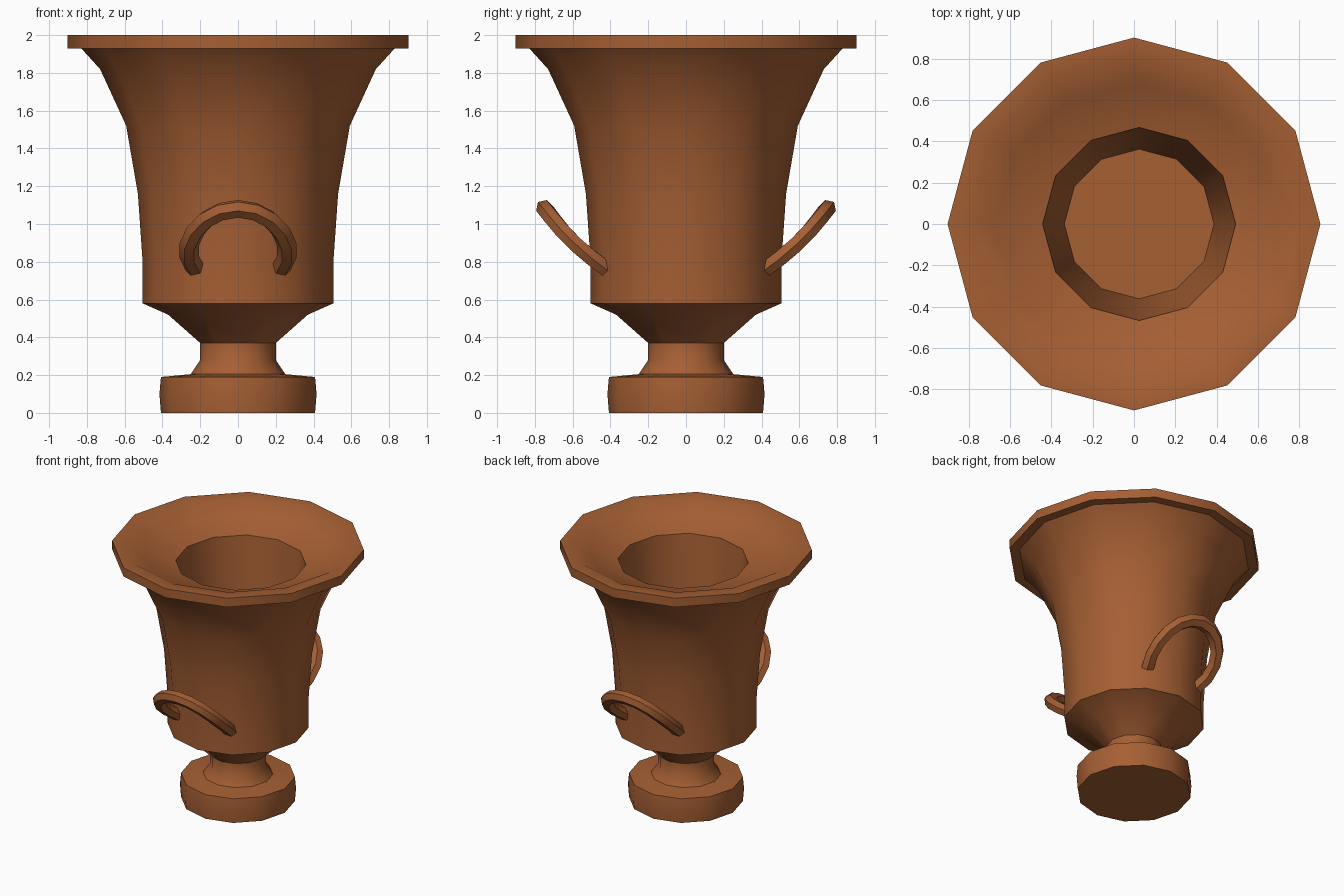
import bpy, bmesh, math
from mathutils import Vector

if "Cube" in bpy.data.objects:
    bpy.data.objects.remove(bpy.data.objects["Cube"])

clay = bpy.data.materials.new("terracotta")
clay.diffuse_color = (0.38, 0.115, 0.034, 1)
clay.use_nodes = True
clay.node_tree.nodes["Principled BSDF"].inputs["Base Color"].default_value = clay.diffuse_color


def finish(name, rings, smooth_angle=40):
    """Skin a list of rings, cap both ends, smooth with sharp edges."""
    bm = bmesh.new()
    loops = [[bm.verts.new(p) for p in ring] for ring in rings]
    n = len(loops[0])
    for a, b in zip(loops, loops[1:]):
        for i in range(n):
            j = (i + 1) % n
            bm.faces.new((a[i], a[j], b[j], b[i]))
    bm.faces.new(loops[0][::-1])
    bm.faces.new(loops[-1])
    bmesh.ops.recalc_face_normals(bm, faces=bm.faces)
    me = bpy.data.meshes.new(name)
    bm.to_mesh(me)
    bm.free()
    me.materials.append(clay)
    me.shade_smooth()
    me.set_sharp_from_angle(angle=math.radians(smooth_angle))
    ob = bpy.data.objects.new(name, me)
    bpy.context.collection.objects.link(ob)


def circle(r, z, cx=0.0, n=12):
    return [(cx + r * math.cos(math.tau * i / n), r * math.sin(math.tau * i / n), z)
            for i in range(n)]


# Urn: foot, stem, flared body, rim, then down the inside (radius, height, x shift)
profile = [
    (0.408, 0, 0), (0.416, 0.1, 0), (0.408, 0.19, 0), (0.25, 0.205, 0),
    (0.2, 0.28, 0), (0.2, 0.37, 0), (0.37, 0.52, 0), (0.505, 0.58, 0),
    (0.505, 0.8, 0), (0.53, 1.16, 0), (0.592, 1.52, 0), (0.73, 1.82, 0),
    (0.83, 1.93, 0), (0.902, 1.93, 0), (0.902, 2.0, 0), (0.8, 2.0, 0),
    (0.68, 1.93, 0.01), (0.467, 1.87, 0.025), (0.362, 0.7, 0.025),
]
finish("urn_body", [circle(r, z, cx) for r, z, cx in profile])


# Handles: tilted arches rising outward from the front and back of the body
def handle(name, side):
    path = []
    for k in range(13):
        t = math.radians(-30 + 240 * k / 12)
        v = 0.15 + 0.30 * math.sin(t)              # distance along the slope
        bow = 0.015 * math.sin(math.pi * v / 0.45)
        path.append(Vector((0.262 * math.cos(t),
                            0.425 + 0.715 * v + bow,
                            0.765 + 0.70 * v - bow)))
    normal = Vector((0, -0.70, 0.715)).normalized()
    rings = []
    for k, p in enumerate(path):
        tangent = (path[min(k + 1, 12)] - path[max(k - 1, 0)]).normalized()
        across = tangent.cross(normal).normalized()
        up = across.cross(tangent)
        ring = []
        for i in range(6):
            a = math.tau * i / 6
            q = p + across * 0.052 * math.cos(a) + up * 0.046 * math.sin(a)
            ring.append((q.x, side * q.y, q.z))
        rings.append(ring)
    finish(name, rings)


handle("front_handle", -1)
handle("back_handle", 1)
